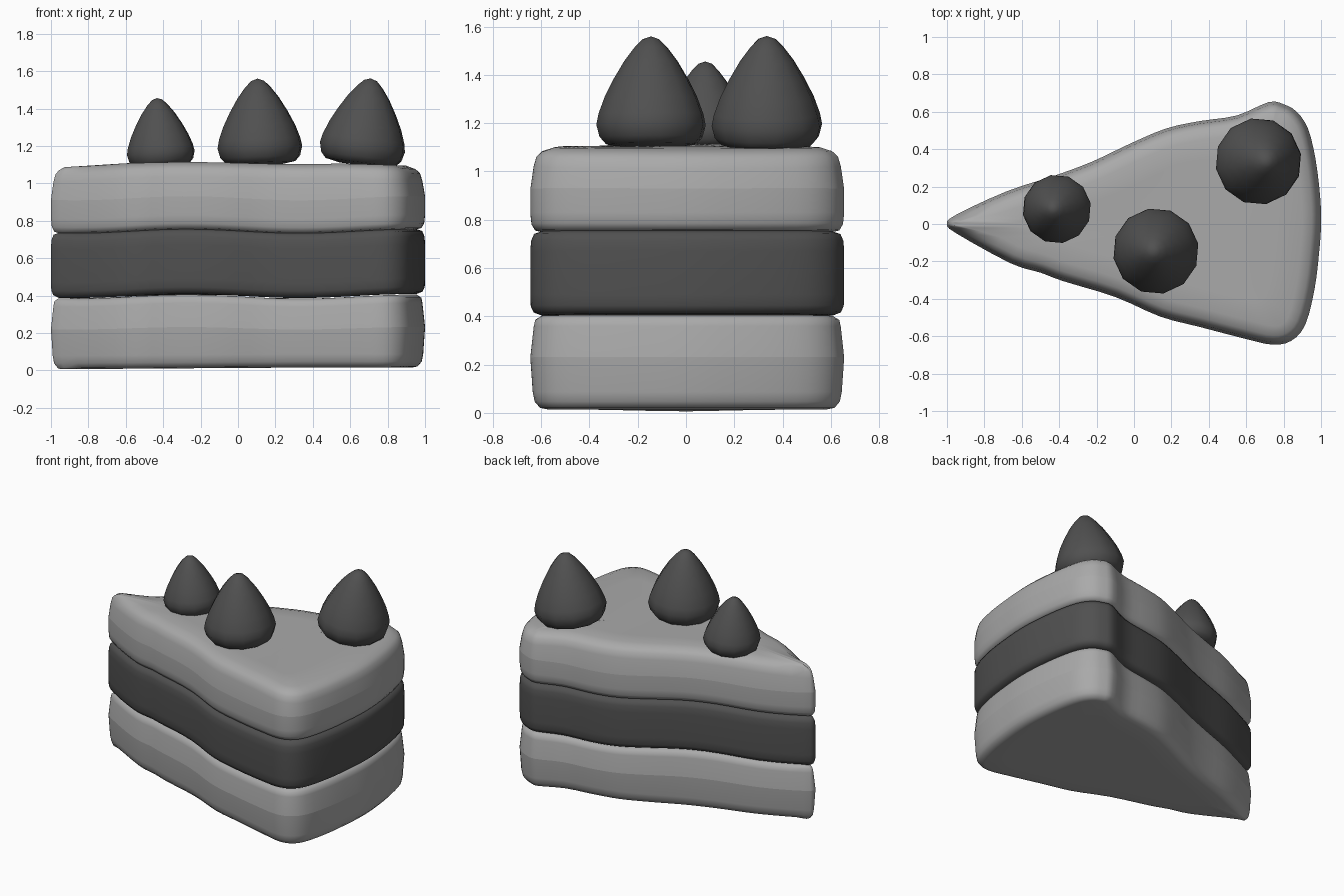
import bpy, bmesh, math
from mathutils import Vector, Matrix

cube = bpy.data.objects.get("Cube")
if cube:
    bpy.data.objects.remove(cube, do_unlink=True)


def material(name, value):
    m = bpy.data.materials.new(name)
    m.use_nodes = True
    color = (value, value, value, 1)
    m.diffuse_color = color
    m.node_tree.nodes["Principled BSDF"].inputs["Base Color"].default_value = color
    return m


light = material("light grey sponge", 0.40)
dark = material("dark grey filling", 0.08)

# Slice outline seen from above, counter-clockwise from the tip
CONTROL = [(-1, 0), (-.95, -.05), (-.66, -.21), (-.5, -.26), (-.38, -.305), (-.1, -.39),
           (.14, -.495), (.35, -.55), (.6, -.615), (.74, -.645), (.84, -.625), (.915, -.54),
           (.965, -.35), (.99, -.15), (1, 0), (.995, .15), (.97, .35), (.93, .51),
           (.87, .6), (.8, .64), (.72, .652), (.55, .58), (.35, .55), (.17, .51),
           (-.02, .43), (-.22, .335), (-.42, .26), (-.68, .175), (-.95, .05)]


def smooth_loop(points, steps):
    """Closed spline through the points."""
    p = [Vector(q) for q in points]
    n, out = len(p), []
    for i in range(n):
        a, b, c, d = p[i - 1], p[i], p[(i + 1) % n], p[(i + 2) % n]
        for s in range(steps):
            t = s / steps
            out.append(b + (c - a) * (t / 2) + (a * 2 - b * 5 + c * 4 - d) * (t * t / 2)
                       + (b * 3 - a - c * 3 + d) * (t ** 3 / 2))
    return out


OUTLINE = smooth_loop(CONTROL, 3)


def inset(distance):
    """Outline moved inwards, narrowing gently at the tip."""
    ring, n = [], len(OUTLINE)
    for i, p in enumerate(OUTLINE):
        t = (OUTLINE[(i + 1) % n] - OUTLINE[i - 1]).normalized()
        move = Vector((-t.y, t.x)) * distance
        limit = abs(p.y) * .6
        ring.append((p.x + move.x, p.y + max(-limit, min(limit, move.y))))
    return ring


def wave(x):
    return .011 * math.cos(math.tau * (x + .27) / 1.2)


def finish(bm, name, mat):
    bmesh.ops.recalc_face_normals(bm, faces=bm.faces)
    for f in bm.faces:
        f.smooth = True
    mesh = bpy.data.meshes.new(name)
    bm.to_mesh(mesh)
    bm.free()
    mesh.materials.append(mat)
    obj = bpy.data.objects.new(name, mesh)
    bpy.context.collection.objects.link(obj)
    return obj


def layer(name, mat, profile, height, crease=None):
    """Stack of inset rings; each profile entry is (inset, z)."""
    bm = bmesh.new()
    rings = [[bm.verts.new((x, y, height(x, y, z))) for x, y in inset(d)] for d, z in profile]
    for k, (lo, hi) in enumerate(zip(rings, rings[1:])):
        for i in range(len(lo)):
            j = (i + 1) % len(lo)
            bm.faces.new((lo[i], lo[j], hi[j], hi[i]))
    # Inner rings close the top and bottom as gently curved caps
    for ring, z in ((rings[0], profile[0][1]), (rings[-1], profile[-1][1])):
        prev = ring
        for s in (.75, .4):
            cur = []
            for v in ring:
                x, y = .3 + (v.co.x - .3) * s, v.co.y * s
                cur.append(bm.verts.new((x, y, height(x, y, z))))
            for i in range(len(cur)):
                j = (i + 1) % len(cur)
                bm.faces.new((prev[i], prev[j], cur[j], cur[i]))
            prev = cur
        bm.faces.new(prev)
    # Crisp line along the widest part
    if crease is not None:
        for v, w in zip(rings[crease], rings[crease][1:] + rings[crease][:1]):
            bm.edges.get((v, w)).smooth = False
    return finish(bm, name, mat)


def bottom_height(x, y, z):
    if z < .1:
        return max(0, z + .007 * min(1, x + .7))
    return z + wave(x) * min(1, z / .38)


def middle_height(x, y, z):
    return z + wave(x)


def top_height(x, y, z):
    drop = .025 * max(0, (x - .55) / .45) + .02 * max(0, (-.6 - x) / .4)
    return z + wave(x) * (1 if z < 1 else .5) - (drop if z > 1 else 0)


# Cake layers
layer("bottom_sponge", light,
      [(.07, .008), (.04, .014), (.018, .04), (.01, .08), (0, .225), (.014, .35), (.02, .378), (.045, .394)],
      bottom_height, 4)
layer("middle_filling", dark,
      [(.045, .398), (.014, .41), (.002, .435), (0, .48), (0, .66), (.003, .705), (.015, .734), (.045, .744)],
      middle_height)
layer("top_sponge", light,
      [(.045, .744), (.02, .75), (.005, .775), (0, .82), (0, .92), (.014, 1.03), (.026, 1.07),
       (.05, 1.092), (.1, 1.108)],
      top_height, 4)

# Berries: pointed lathed shapes, profile as (radius, z)
BERRY = [(.11, -.01), (.19, .005), (.217, .035), (.23, .085), (.221, .13), (.195, .2),
         (.157, .275), (.112, .35), (.07, .405), (.035, .44)]


def berry(name, x, y, z, scale, tilt):
    bm = bmesh.new()
    sides = 12
    rings = [[bm.verts.new((r * math.cos(math.tau * i / sides), r * math.sin(math.tau * i / sides), h))
              for i in range(sides)] for r, h in BERRY]
    tip = bm.verts.new((0, 0, .452))
    for lo, hi in zip(rings, rings[1:]):
        for i in range(sides):
            j = (i + 1) % sides
            bm.faces.new((lo[i], lo[j], hi[j], hi[i]))
    for i in range(sides):
        bm.faces.new((rings[-1][i], rings[-1][(i + 1) % sides], tip))
    bm.faces.new(rings[0][::-1])
    place = (Matrix.Translation((x, y, z)) @ Matrix.Rotation(math.radians(tilt), 4, 'Y')
             @ Matrix.Rotation(math.radians(10), 4, 'Z') @ Matrix.Scale(scale, 4))
    bmesh.ops.transform(bm, matrix=place, verts=bm.verts)
    finish(bm, name, dark)


berry("front_berry", .12, -.145, 1.108, 1, -2)
berry("back_berry", .655, .335, 1.108, 1.01, 7)
berry("small_berry", -.408, .08, 1.095, .8, -4)
